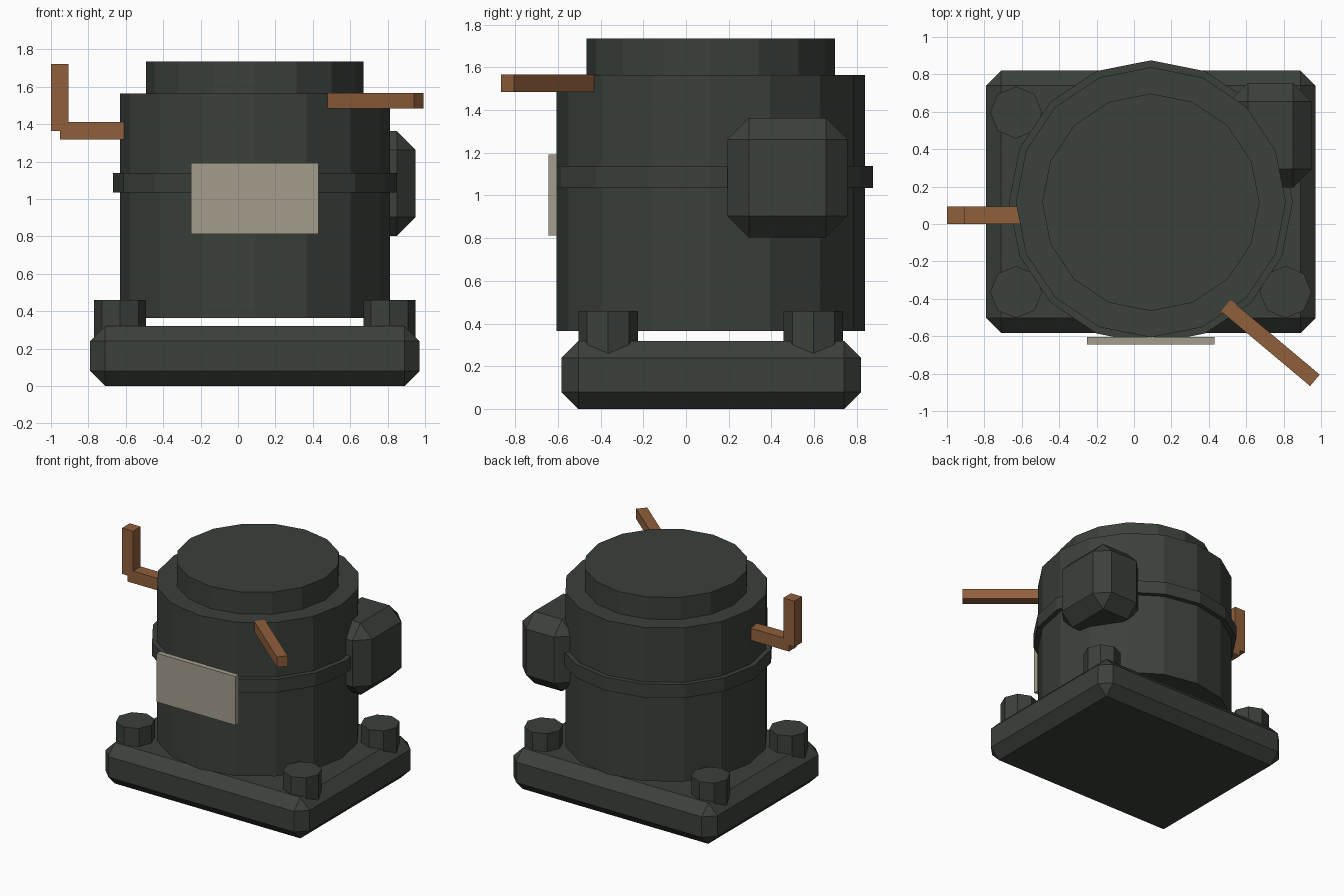
import bpy, math

if "Cube" in bpy.data.objects:
    bpy.data.objects.remove(bpy.data.objects["Cube"])

CX, CY = 0.09, 0.116  # axis of the body


def material(name, rgb):
    m = bpy.data.materials.new(name)
    m.diffuse_color = (*rgb, 1)
    m.use_nodes = True
    m.node_tree.nodes["Principled BSDF"].inputs["Base Color"].default_value = m.diffuse_color
    return m


IRON = material("dark green iron", (0.044, 0.052, 0.043))
COPPER = material("copper brown", (0.28, 0.115, 0.045))
PALE = material("pale plate", (0.37, 0.34, 0.26))


def box(name, x, y, z, mat, bevel=0.0):
    """Box from (min, max) ranges, optionally chamfered."""
    bpy.ops.mesh.primitive_cube_add(
        size=1, location=[(a + b) / 2 for a, b in (x, y, z)])
    o = bpy.context.object
    o.name = name
    o.scale = [b - a for a, b in (x, y, z)]
    bpy.ops.object.transform_apply(location=False, rotation=False, scale=True)
    if bevel:
        mod = o.modifiers.new("chamfer", "BEVEL")
        mod.width = bevel
        mod.segments = 1
    o.data.materials.append(mat)
    return o


def drum(name, x, y, r, z0, z1, sides):
    bpy.ops.mesh.primitive_cylinder_add(
        vertices=sides, radius=r, depth=z1 - z0, location=(x, y, (z0 + z1) / 2))
    o = bpy.context.object
    o.name = name
    o.data.materials.append(IRON)
    return o


# Base slab and corner bolts
box("base", (-0.79, 0.97), (-0.583, 0.82), (0, 0.32), IRON, 0.08)
for sx in (-1, 1):
    for sy in (-1, 1):
        drum("bolt", CX + sx * 0.72, CY + sy * 0.48, 0.139, 0.22, 0.46, 8)

# Round body, band and cap
drum("body", CX, CY, 0.722, 0.365, 1.563, 16)
drum("band", CX, CY, 0.759, 1.034, 1.138, 16)
drum("cap", CX, CY, 0.581, 1.55, 1.735, 16)

# Side box and front plate
box("side_box", (0.51, 0.95), (0.195, 0.755), (0.803, 1.363), IRON, 0.1)
box("front_plate", (-0.25, 0.43), (-0.644, -0.604), (0.812, 1.192), PALE)

# Left bent terminal
box("left_bar", (-0.953, -0.55), (0, 0.094), (1.317, 1.411), COPPER)
box("left_upright", (-1.0, -0.905), (0, 0.094), (1.364, 1.722), COPPER)

# Right straight terminal, turned outward
bar = box("right_bar", (0.418, 1.04), (-0.676, -0.596), (1.485, 1.566), COPPER)
bar.rotation_euler.z = math.radians(-40)
